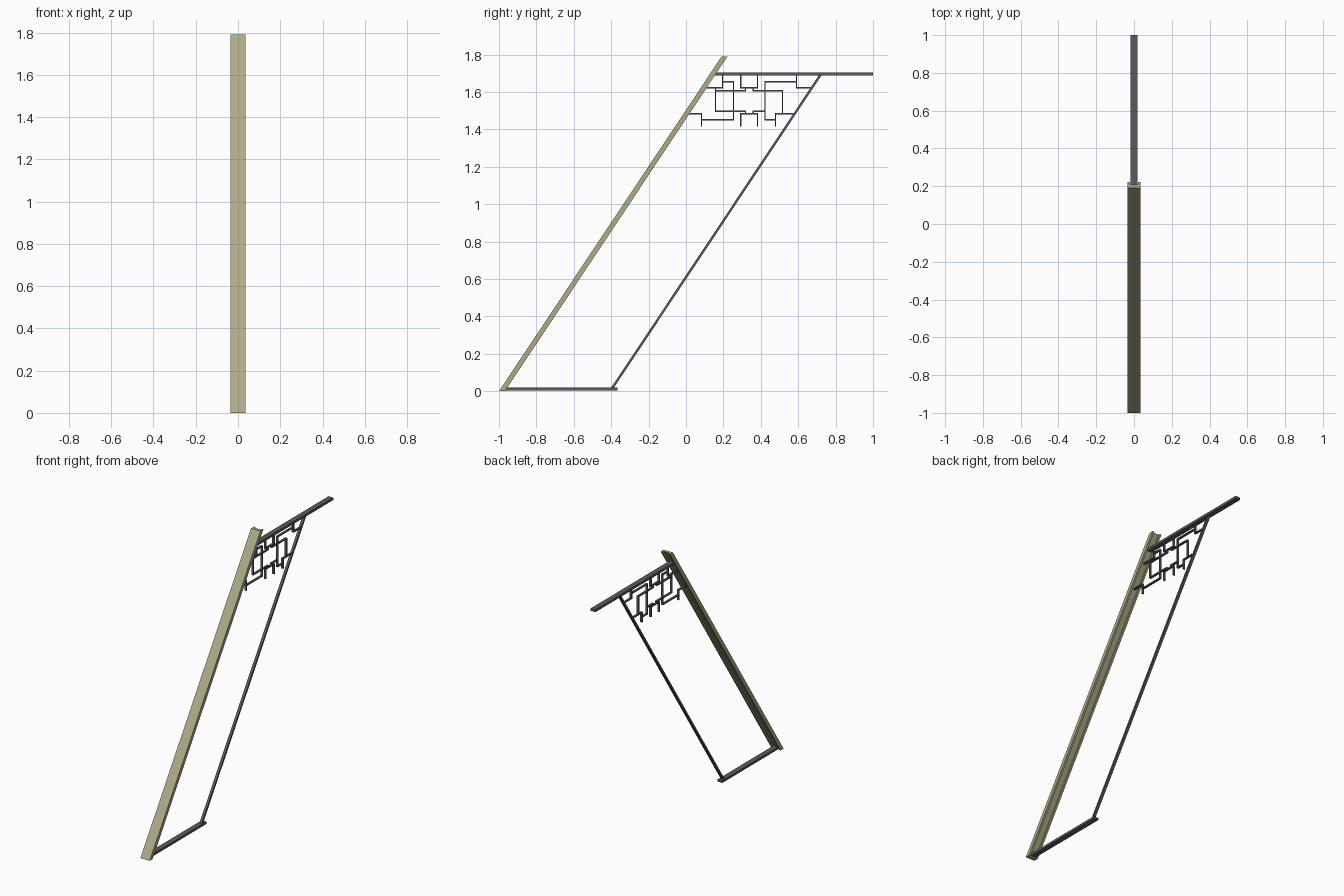
import bpy, bmesh
from mathutils import Vector

if "Cube" in bpy.data.objects:
    bpy.data.objects.remove(bpy.data.objects["Cube"])


def material(name, rgb):
    m = bpy.data.materials.new(name)
    m.diffuse_color = (*rgb, 1)
    m.use_nodes = True
    m.node_tree.nodes["Principled BSDF"].inputs["Base Color"].default_value = m.diffuse_color
    return m


KHAKI = material("khaki paint", (0.43, 0.405, 0.245))
STEEL = material("dark steel", (0.105, 0.105, 0.11))
SLOPE = 0.665  # y gained per unit of height


def finish(name, bm, mat):
    bmesh.ops.recalc_face_normals(bm, faces=bm.faces)
    mesh = bpy.data.meshes.new(name)
    bm.to_mesh(mesh)
    bm.free()
    mesh.materials.append(mat)
    ob = bpy.data.objects.new(name, mesh)
    bpy.context.collection.objects.link(ob)
    return ob


def add_box(bm, y0, y1, z0, z1, width):
    r = bmesh.ops.create_cube(bm, size=1)
    for v in r["verts"]:
        v.co = Vector((v.co.x * width, (y0 + y1) / 2 + v.co.y * (y1 - y0),
                       (z0 + z1) / 2 + v.co.z * (z1 - z0)))


def bar(name, y0, y1, z0, z1, width):
    bm = bmesh.new()
    add_box(bm, y0, y1, z0, z1, width)
    finish(name, bm, STEEL)


def sloped(name, profile, z0, z1, mat):
    """Horizontal (x, y) profile sheared upward along the slope."""
    bm = bmesh.new()
    face = bm.faces.new([bm.verts.new((x, y + SLOPE * z0, z0)) for x, y in profile])
    r = bmesh.ops.extrude_face_region(bm, geom=[face])
    verts = [g for g in r["geom"] if isinstance(g, bmesh.types.BMVert)]
    bmesh.ops.translate(bm, verts=verts, vec=(0, SLOPE * (z1 - z0), z1 - z0))
    finish(name, bm, mat)


# Sloped rail with a shallow channel in its underside
sloped("sloped_rail", [(-.035, -1), (.035, -1), (.035, -.968), (.022, -.968),
                       (.022, -.98), (-.022, -.98), (-.022, -.968), (-.035, -.968)],
       0, 1.79, KHAKI)

# Thin sloped baluster parallel to the rail
sloped("sloped_baluster", [(-.009, -.413), (.009, -.413), (.009, -.398), (-.009, -.398)],
       .012, 1.69, STEEL)

# Horizontal bars at the top and bottom
bar("top_bar", .15, 1.0, 1.688, 1.704, .036)
bar("bottom_bar", -.972, -.365, .004, .019, .036)

# Angular fretwork, each path a list of (y, z) corners
PATHS = [
    [(.10, 1.623), (.195, 1.623), (.195, 1.655), (.254, 1.655), (.254, 1.452),
     (.083, 1.452)],
    [(.00, 1.484), (.083, 1.484), (.083, 1.42)],
    [(.318, 1.607), (.158, 1.607), (.158, 1.497), (.318, 1.497)],
    [(.195, 1.69), (.195, 1.655)],
    [(.158, 1.623), (.158, 1.607)],
    [(.293, 1.69), (.293, 1.623), (.382, 1.623), (.382, 1.69)],
    [(.293, 1.42), (.293, 1.484), (.382, 1.484), (.382, 1.42)],
    [(.318, 1.623), (.318, 1.607)],
    [(.36, 1.623), (.36, 1.607)],
    [(.318, 1.497), (.318, 1.484)],
    [(.36, 1.497), (.36, 1.484)],
    [(.36, 1.607), (.516, 1.607), (.516, 1.484)],
    [(.36, 1.497), (.422, 1.497)],
    [(.591, 1.655), (.422, 1.655), (.422, 1.452), (.479, 1.452)],
    [(.58, 1.484), (.479, 1.484), (.479, 1.42)],
    [(.591, 1.69), (.591, 1.623), (.672, 1.623)],
]
T = .0035  # half thickness of the strips
bm = bmesh.new()
for path in PATHS:
    for (ya, za), (yb, zb) in zip(path, path[1:]):
        add_box(bm, min(ya, yb) - T, max(ya, yb) + T,
                min(za, zb) - T, max(za, zb) + T, .015)
finish("fretwork", bm, STEEL)
